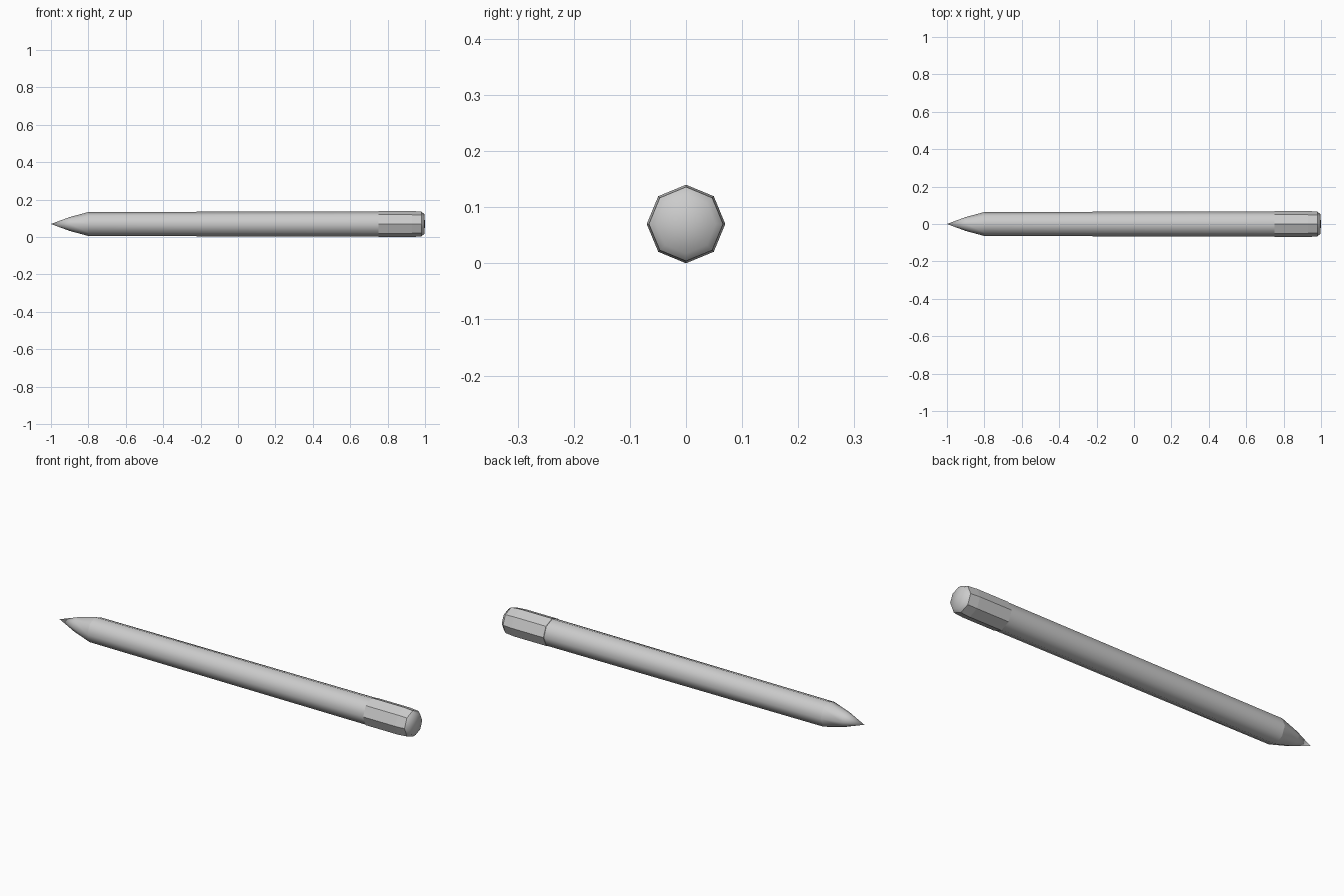
import bpy, bmesh
from math import sin, cos, pi

if "Cube" in bpy.data.objects:
    bpy.data.objects.remove(bpy.data.objects["Cube"])

SIDES, CENTRE_Z = 8, 0.07

def lathe(name, profile, smooth):
    """Eight-sided lathe about the x axis; a zero radius makes a point."""
    bm = bmesh.new()
    rings = []
    for x, r in profile:
        n = SIDES if r > 0 else 1
        rings.append([bm.verts.new((x, r * cos(2 * pi * i / SIDES),
                                    CENTRE_Z + r * sin(2 * pi * i / SIDES))) for i in range(n)])
    for a, b in zip(rings, rings[1:]):
        for i in range(SIDES):
            j = (i + 1) % SIDES
            quad = [a[i % len(a)], a[j % len(a)], b[j % len(b)], b[i % len(b)]]
            bm.faces.new(list(dict.fromkeys(quad)))
    bmesh.ops.recalc_face_normals(bm, faces=bm.faces)
    for f in bm.faces:
        f.smooth = smooth
        # the closing dome is softly shaded
        if f.calc_center_median().x > 0.982:
            f.smooth = True
    # keep the shoulder between shaft and sharpened cone crisp
    for e in bm.edges:
        if all(abs(v.co.x + 0.8) < 1e-4 for v in e.verts):
            e.smooth = False
    me = bpy.data.meshes.new(name)
    bm.to_mesh(me)
    bm.free()
    ob = bpy.data.objects.new(name, me)
    bpy.context.collection.objects.link(ob)
    return ob

# Sharpened tip and tapering shaft
lathe("pencil_shaft", [(-1.0, 0), (-0.9, 0.037), (-0.8, 0.064), (0.75, 0.068)], True)

# Faceted end sleeve with bevelled rim and shallow domed end
lathe("end_sleeve", [(0.75, 0.068), (0.751, 0.07), (0.93, 0.07), (0.98, 0.066),
                     (0.996, 0.053), (1.0, 0)], False)
